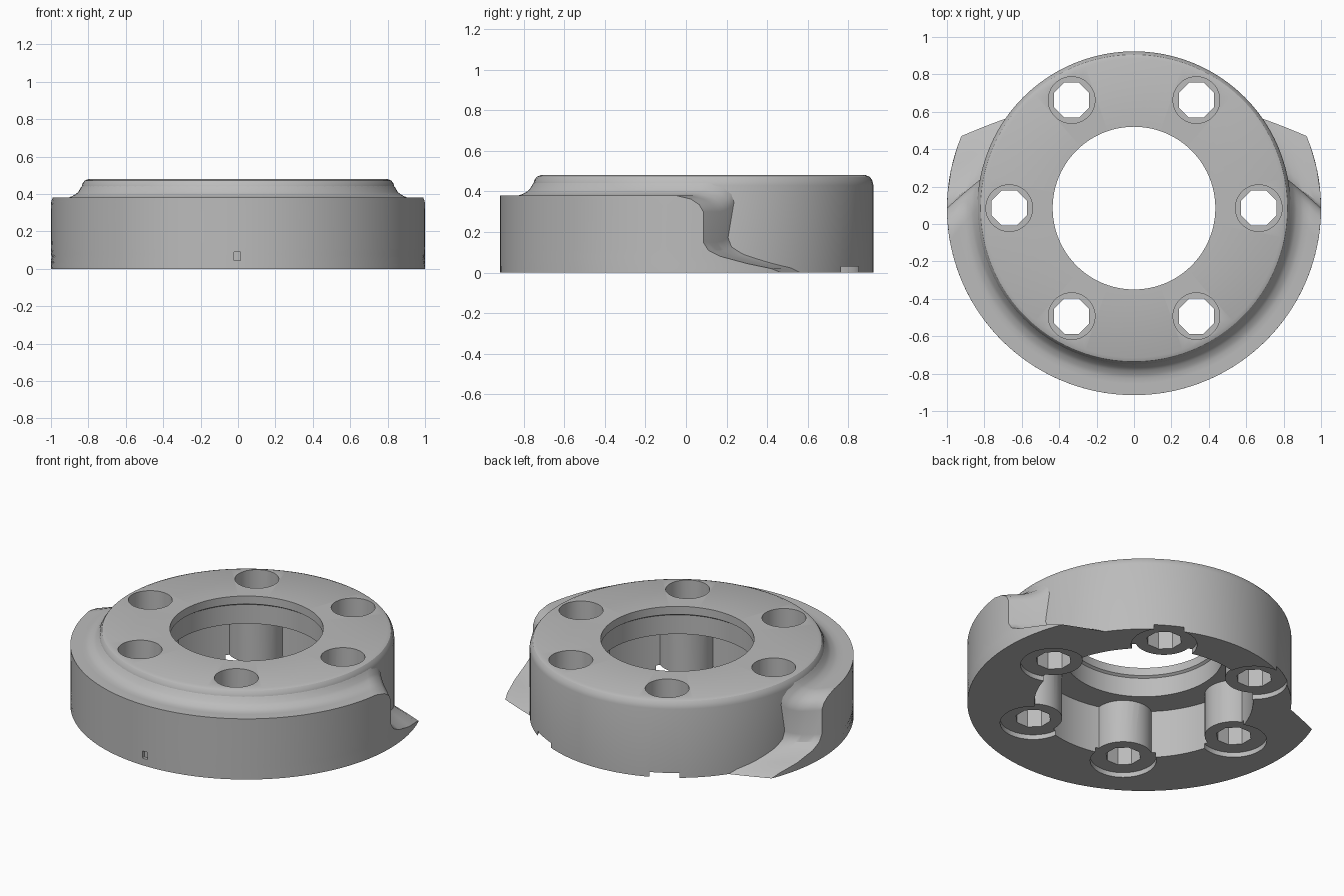
import bpy, bmesh, math
from mathutils import Matrix, Vector

if "Cube" in bpy.data.objects:
    bpy.data.objects.remove(bpy.data.objects["Cube"])

CY = 0.085                    # y of the ring axis
BOLT_R = 0.667
BOLTS = [(BOLT_R * math.cos(i * math.pi / 3), CY + BOLT_R * math.sin(i * math.pi / 3))
         for i in range(6)]

grey = bpy.data.materials.new("plain grey")
grey.use_nodes = True
grey.diffuse_color = (0.5, 0.5, 0.5, 1)
grey.node_tree.nodes["Principled BSDF"].inputs["Base Color"].default_value = (0.5, 0.5, 0.5, 1)


def make(name, bm):
    bmesh.ops.remove_doubles(bm, verts=bm.verts, dist=1e-5)
    bmesh.ops.recalc_face_normals(bm, faces=bm.faces)
    mesh = bpy.data.meshes.new(name)
    bm.to_mesh(mesh)
    bm.free()
    mesh.materials.append(grey)
    ob = bpy.data.objects.new(name, mesh)
    bpy.context.collection.objects.link(ob)
    return ob


def lathe(name, profile, steps=96):
    bm = bmesh.new()
    verts = [bm.verts.new((r, 0, z)) for r, z in profile]
    edges = [bm.edges.new((verts[i - 1], verts[i])) for i in range(len(verts))]
    bmesh.ops.spin(bm, geom=verts + edges, cent=(0, 0, 0), axis=(0, 0, 1),
                   angle=2 * math.pi, steps=steps, use_merge=True)
    bmesh.ops.translate(bm, verts=bm.verts, vec=(0, CY, 0))
    return make(name, bm)


def bolt_cylinders(name, radius, z0, z1, sides=32):
    bm = bmesh.new()
    for x, y in BOLTS:
        place = Matrix.Translation((x, y, (z0 + z1) / 2)) @ Matrix.Rotation(math.pi / sides, 4, 'Z')
        bmesh.ops.create_cone(bm, cap_ends=True, segments=sides, radius1=radius,
                              radius2=radius, depth=z1 - z0, matrix=place)
    return make(name, bm)


def boolean(ob, other, operation):
    mod = ob.modifiers.new(operation, 'BOOLEAN')
    mod.operation, mod.object, mod.solver = operation, other, 'EXACT'
    bpy.context.view_layer.objects.active = ob
    bpy.ops.object.modifier_apply(modifier=mod.name)


def lerp(points, t):
    for (a, p), (b, q) in zip(points, points[1:]):
        if t <= b:
            return p + (q - p) * (t - a) / (b - a)
    return points[-1][1]


# Hub: hollow ring with an overhanging top flange
hub = lathe("hub", [(.62, 0), (.838, 0), (.838, .43), (.832, .455), (.82, .472),
                    (.80, .48), (.435, .48), (.435, .43), (.45, .42), (.45, .3), (.62, .3)])

# Rim: wide front skirt whose two ends are scooped away
R_IN, R_OUT = 0.825, 1.0
RADII = [R_IN, .84, .855, .87, .89, .91, .94, .97, R_OUT]
END_Y = [(0, .47), (.02, .42), (.045, .3), (.08, .17), (.11, .11), (.15, .085),
         (.3, .085), (.335, .065), (.362, .025), (.38, -.05)]
FILLET = [(R_IN, .455), (.84, .435), (.855, .41), (.87, .398), (.89, .387), (.91, .38), (R_OUT, .38)]
LEVELS = [z / .38 for z, _ in END_Y]
TURNS = [i / 40 - 1 for i in range(81)]


def rim_point(turn, r, level):
    inward = (R_OUT - r) / (R_OUT - R_IN)
    y = lerp(END_Y, level * .38) + inward * (.1 + .08 * level) - CY
    angle = turn * (math.pi / 2 + math.asin(y / r))
    return Vector((r * math.sin(angle), CY - r * math.cos(angle), level * lerp(FILLET, r)))


def patch(bm, us, vs, func):
    grid = [[bm.verts.new(func(u, v)) for v in vs] for u in us]
    for a, b in zip(grid, grid[1:]):
        for j in range(len(vs) - 1):
            bm.faces.new((a[j], b[j], b[j + 1], a[j + 1]))


bm = bmesh.new()
for r in (R_IN, R_OUT):
    patch(bm, TURNS, LEVELS, lambda t, v: rim_point(t, r, v))
for level in (0, 1):
    patch(bm, TURNS, RADII, lambda t, rad: rim_point(t, rad, level))
for side in (-1, 1):
    patch(bm, RADII, LEVELS, lambda rad, v: rim_point(side, rad, v))
rim = make("rim", bm)

# Bolt columns hanging inside the cavity
columns = bolt_cylinders("bolt_columns", .165, .01, .36)
boolean(hub, columns, 'UNION')

# Bolt holes: bottom recess, eight-sided bore and wide top bore
recess = bolt_cylinders("recess_cutter", .188, -.1, .03)
bore = bolt_cylinders("bore_cutter", .102, -.1, .6, 8)
top_bore = bolt_cylinders("top_bore_cutter", .125, .15, .6)
for cutter in (recess, bore, top_bore):
    boolean(hub, cutter, 'DIFFERENCE')
boolean(rim, recess, 'DIFFERENCE')

# Small notch in the front of the rim
bm = bmesh.new()
bmesh.ops.create_cube(bm, size=1, matrix=Matrix.Translation((-.005, CY - 1, .067))
                      @ Matrix.Diagonal((.035, .04, .045, 1)))
notch = make("notch_cutter", bm)
boolean(rim, notch, 'DIFFERENCE')

for helper in (columns, recess, bore, top_bore, notch):
    bpy.data.objects.remove(helper)

for ob in (hub, rim):
    bpy.ops.object.select_all(action='DESELECT')
    ob.select_set(True)
    bpy.context.view_layer.objects.active = ob
    bpy.ops.object.shade_smooth_by_angle(angle=math.radians(32))
